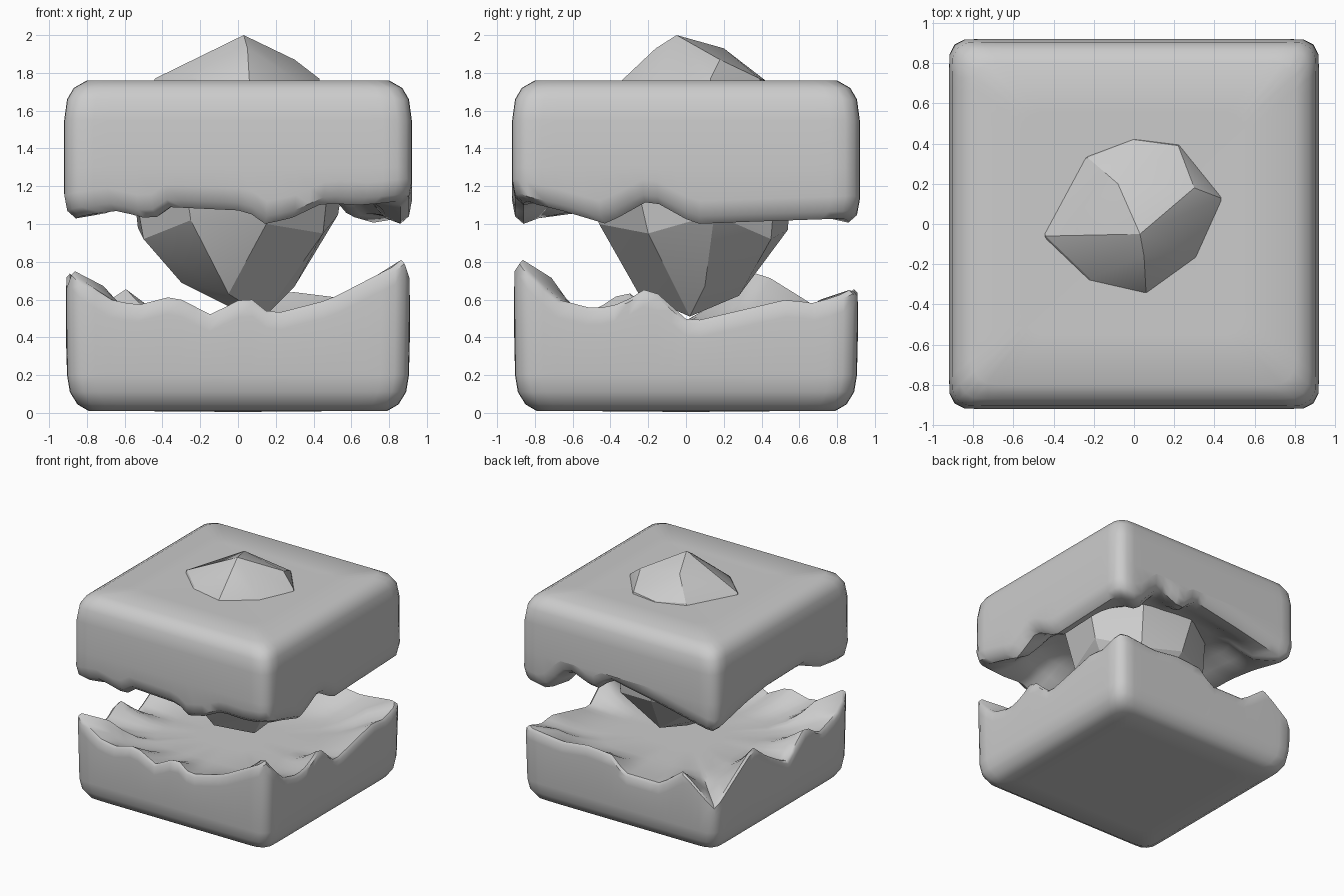
import bpy, bmesh
from math import sin, cos, tau, radians
from mathutils import Vector

if "Cube" in bpy.data.objects:
    bpy.data.objects.remove(bpy.data.objects["Cube"])

N = 24  # steps per side


def interp(pts, u):
    for (a, za), (b, zb) in zip(pts, pts[1:]):
        if u <= b:
            return za + (zb - za) * (u - a) / (b - a)
    return pts[-1][1]


def outline(h, r):
    """Rounded square, counter-clockwise from the front left corner."""
    pts = []
    for s in range(4):
        for i in range(N):
            u = -1 + 2 * i / N
            x, y = u * h, -h
            for _ in range(s):
                x, y = -y, x
            k = h - r
            q = Vector((max(-k, min(k, x)), max(-k, min(k, y))))
            d = Vector((x, y)) - q
            pts.append(q + d.normalized() * r)
    return pts


def broken_half(name, sides, shell, lip, inner, end_z, floor_z):
    """Rounded block whose jagged rim closes into a hollow fracture surface."""
    rim = [interp(side, -0.92 + 1.84 * i / N) for side in sides for i in range(N)]
    bm = bmesh.new()
    rings = []
    for h, z in shell:
        rings.append([bm.verts.new((p.x, p.y, z)) for p in outline(h, 0.1)])
    for h, off in lip:
        rings.append([bm.verts.new((p.x, p.y, z + off)) for p, z in zip(outline(h, 0.09), rim)])
    for h, f in inner:
        rings.append([bm.verts.new((p.x, p.y, z + (floor_z - z) * f))
                      for p, z in zip(outline(h, h * 0.45), rim)])
    M = 4 * N
    for a, b in zip(rings, rings[1:]):
        for i in range(M):
            j = (i + 1) % M
            bm.faces.new((a[i], a[j], b[j], b[i]))
    for ring, z in ((rings[0], end_z), (rings[-1], floor_z)):
        c = bm.verts.new((0, 0, z))
        for i in range(M):
            bm.faces.new((ring[i], ring[(i + 1) % M], c))
    finish(name, bm, 45)


def finish(name, bm, angle):
    bmesh.ops.recalc_face_normals(bm, faces=bm.faces[:])
    me = bpy.data.meshes.new(name)
    bm.to_mesh(me)
    bm.free()
    ob = bpy.data.objects.new(name, me)
    bpy.context.collection.objects.link(ob)
    bpy.ops.object.select_all(action='DESELECT')
    ob.select_set(True)
    bpy.context.view_layer.objects.active = ob
    bpy.ops.object.shade_smooth_by_angle(angle=radians(angle))


# Lower half: rim heights along front, right, back and left sides
lower = [
    [(-.92, .75), (-.7, .6), (-.55, .57), (-.35, .62), (-.15, .52), (.05, .62), (.18, .52), (.5, .6), (.92, .81)],
    [(-.92, .81), (-.7, .6), (-.5, .55), (-.35, .58), (-.2, .67), (.02, .48), (.55, .6), (.7, .58), (.92, .65)],
    [(-.92, .65), (-.55, .61), (-.3, .64), (-.07, .62), (.05, .5), (.4, .5), (.62, .66), (.8, .52), (.92, .43)],
    [(-.92, .43), (-.65, .6), (-.4, .75), (-.2, .6), (.07, .45), (.33, .65), (.52, .53), (.75, .6), (.92, .75)],
]
broken_half("lower_half", lower,
            [(.6, .01), (.79, .01), (.85, .045), (.89, .11), (.905, .2)],
            [(.91, -.09), (.908, -.02), (.89, 0)],
            [(.82, .28), (.74, .58), (.64, .85), (.52, 1), (.25, 1)], .005, .47)

# Upper half: rim heights in the same order
upper = [
    [(-.92, 1.04), (-.68, 1.07), (-.48, 1.02), (-.4, 1.09), (.05, 1.07), (.15, 1.0), (.3, 1.03), (.48, 1.11), (.7, 1.1), (.92, 1.12)],
    [(-.92, 1.12), (-.7, 1.07), (-.45, 1.0), (-.2, 1.13), (.05, 1.0), (.3, 1.01), (.92, 1.03)],
    [(-.92, 1.03), (-.72, 1.0), (-.64, 1.09), (-.5, 1.22), (-.25, 1.12), (-.1, 1.24), (.4, 1.15), (.92, 1.04)],
    [(-.92, 1.04), (-.5, 1.13), (-.2, 1.17), (.3, 1.18), (.6, 1.06), (.92, 1.02)],
]
broken_half("upper_half", upper,
            [(.55, 1.755), (.8, 1.76), (.87, 1.72), (.905, 1.66), (.92, 1.55), (.92, 1.3)],
            [(.92, .12), (.905, .04), (.86, 0)],
            [(.78, .1), (.7, .4), (.62, .75), (.5, 1), (.25, 1)], 1.755, 1.3)

# Faceted core stone: hull around a few rough cross-sections
core = [
    (.03, -.05, 2), (-.08, .2, 1.93), (.05, -.16, 1.93), (.3, .18, 1.87),
    (-.44, -.06, 1.77), (-.22, -.27, 1.77), (.06, -.34, 1.76), (.3, -.16, 1.77), (.43, .13, 1.77),
    (.22, .39, 1.77), (0, .42, 1.76), (-.23, .33, 1.77),
    (-.53, .1, .98), (-.5, -.15, .92), (-.25, -.45, 1.02), (.15, -.46, 1.0), (.45, -.2, .95),
    (.53, .15, 1.05), (.3, .45, .92), (-.05, .54, .97), (-.4, .38, .95),
    (-.3, -.05, .69), (-.05, -.25, .63), (.14, .02, .51), (.3, .1, .67), (.05, .28, .62), (0, -.02, .54),
]
n = 8
core += [(.58 * cos(tau * (i + .3) / n), .57 * sin(tau * (i + .3) / n), 1.28 + .1 * (i % 2)) for i in range(n)]
bm = bmesh.new()
bmesh.ops.convex_hull(bm, input=[bm.verts.new(p) for p in core])
bmesh.ops.delete(bm, geom=[v for v in bm.verts if not v.link_faces], context='VERTS')
finish("core_stone", bm, 22)
